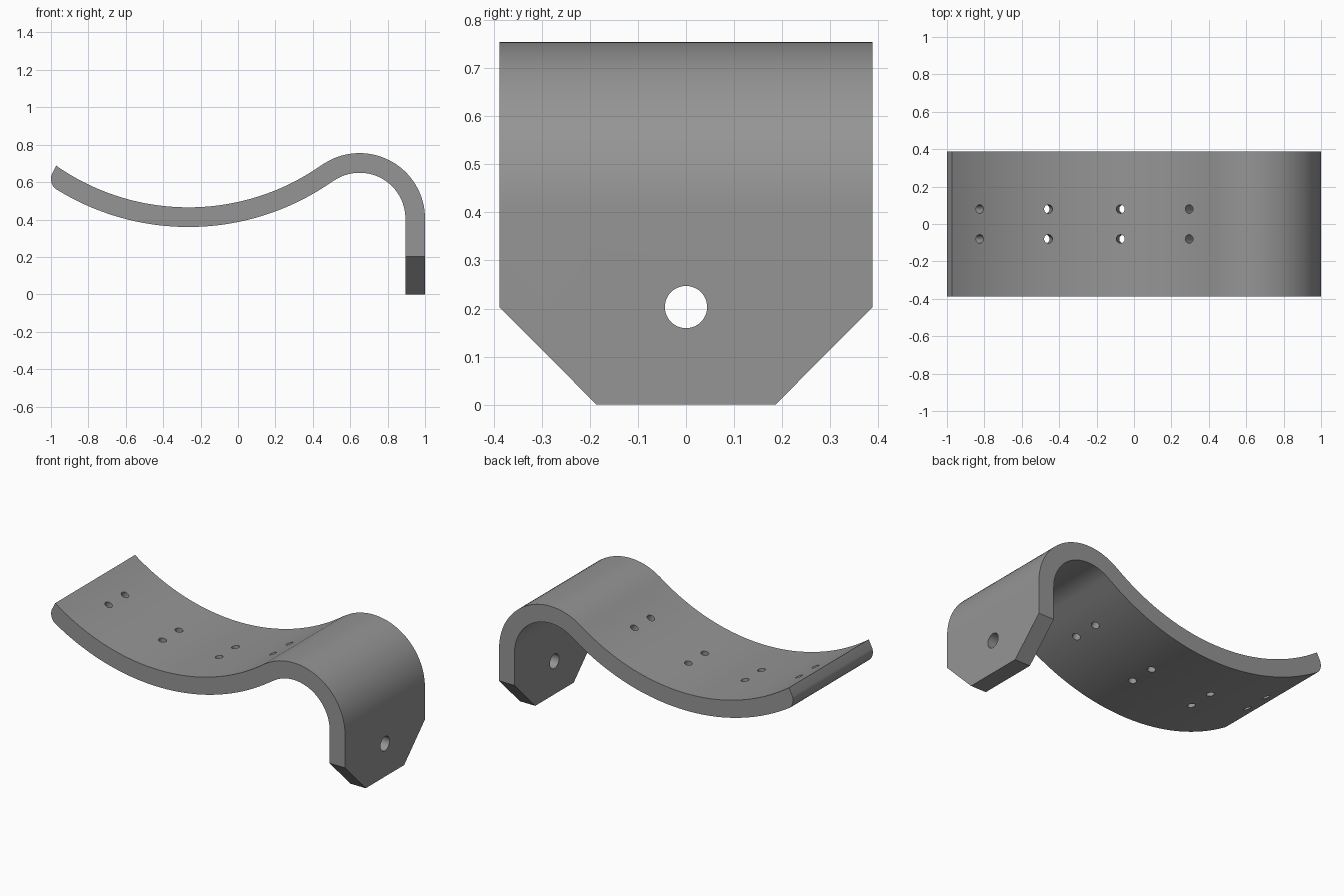
import bpy, bmesh, math
from mathutils import Matrix, Vector

if "Cube" in bpy.data.objects:
    bpy.data.objects.remove(bpy.data.objects["Cube"])

HALF_WIDTH = 0.388
BIG = Vector((-0.265, 1.698))     # centre of the long sagging curve (x, z)
R_TOP, R_LOW = 1.233, 1.338
BEND = Vector((0.65, 0.405))      # centre of the hook bend
R_OUT, R_IN = 0.35, 0.245

steel = bpy.data.materials.new("grey_steel")
steel.diffuse_color = (0.3, 0.3, 0.3, 1)
steel.use_nodes = True
steel.node_tree.nodes["Principled BSDF"].inputs["Base Color"].default_value = steel.diffuse_color


def arc(c, r, a0, a1, n):
    """Points on an arc, angles in degrees."""
    angles = [math.radians(a0 + (a1 - a0) * i / n) for i in range(n + 1)]
    return [(c.x + r * math.cos(a), c.y + r * math.sin(a)) for a in angles]


def add_prism(bm, pts, depth):
    """Extrude a closed list of 3D points along the depth vector."""
    face = bm.faces.new([bm.verts.new(p) for p in pts])
    out = bmesh.ops.extrude_face_region(bm, geom=[face])
    moved = [v for v in out["geom"] if isinstance(v, bmesh.types.BMVert)]
    bmesh.ops.translate(bm, verts=moved, vec=depth)


def make_object(name, bm):
    bmesh.ops.recalc_face_normals(bm, faces=bm.faces)
    mesh = bpy.data.meshes.new(name)
    bm.to_mesh(mesh)
    bm.free()
    mesh.materials.append(steel)
    obj = bpy.data.objects.new(name, mesh)
    bpy.context.collection.objects.link(obj)
    return obj


# Bent strip: side profile extruded across the width
join = math.degrees(math.atan2(BEND.y - BIG.y, BEND.x - BIG.x))
top_corner = (-0.972, 0.688)
start = math.degrees(math.atan2(top_corner[1] - BIG.y, top_corner[0] - BIG.x))
tip = Vector((-0.93, 0.617))
tip_angle = math.degrees(math.atan2(tip.y - BIG.y, tip.x - BIG.x))
profile = arc(BIG, R_TOP, start, join, 48)
profile += arc(BEND, R_OUT, join + 180, 0, 32)[1:]
profile += [(1.0, 0.0), (0.895, 0.0)]
profile += arc(BEND, R_IN, 0, join + 180, 32)
profile += arc(BIG, R_LOW, join, tip_angle, 48)[1:]
profile += arc(tip, 0.07, tip_angle, -200, 10)[1:]
bm = bmesh.new()
add_prism(bm, [(x, -HALF_WIDTH, z) for x, z in profile], (0, 2 * HALF_WIDTH, 0))
bracket = make_object("bent_strip_bracket", bm)

# Cutters: angled corners of the end plate and all holes
bm = bmesh.new()
for s in (-1, 1):
    corner = [(0.8, s * y, z) for y, z in
              ((0.388 + 0.1, 0.203 + 0.1), (0.187 - 0.1, -0.1), (0.488, -0.1))]
    add_prism(bm, corner, (0.3, 0, 0))
bmesh.ops.create_cone(bm, cap_ends=True, segments=48, radius1=0.044, radius2=0.044,
                      depth=0.3, matrix=Matrix.Translation((0.947, 0, 0.203))
                      @ Matrix.Rotation(math.pi / 2, 4, 'Y'))
r_mid = (R_TOP + R_LOW) / 2
for deg in (-27, -9, 9, 27):
    a = math.radians(deg)
    for y in (-0.08, 0.08):
        pos = (BIG.x + r_mid * math.sin(a), y, BIG.y - r_mid * math.cos(a))
        bmesh.ops.create_cone(bm, cap_ends=True, segments=24, radius1=0.023,
                              radius2=0.023, depth=0.25,
                              matrix=Matrix.Translation(pos) @ Matrix.Rotation(-a, 4, 'Y'))
cutter = make_object("hole_and_corner_cutter", bm)
cutter.hide_render = True

cut = bracket.modifiers.new("cut", 'BOOLEAN')
cut.operation = 'DIFFERENCE'
cut.solver = 'EXACT'
cut.object = cutter
bpy.ops.object.select_all(action='DESELECT')
bracket.select_set(True)
bpy.context.view_layer.objects.active = bracket
bpy.ops.object.modifier_apply(modifier="cut")
bpy.data.objects.remove(cutter)

# Smooth curves with crisp edges
bpy.ops.object.shade_smooth_by_angle(angle=math.radians(30))
